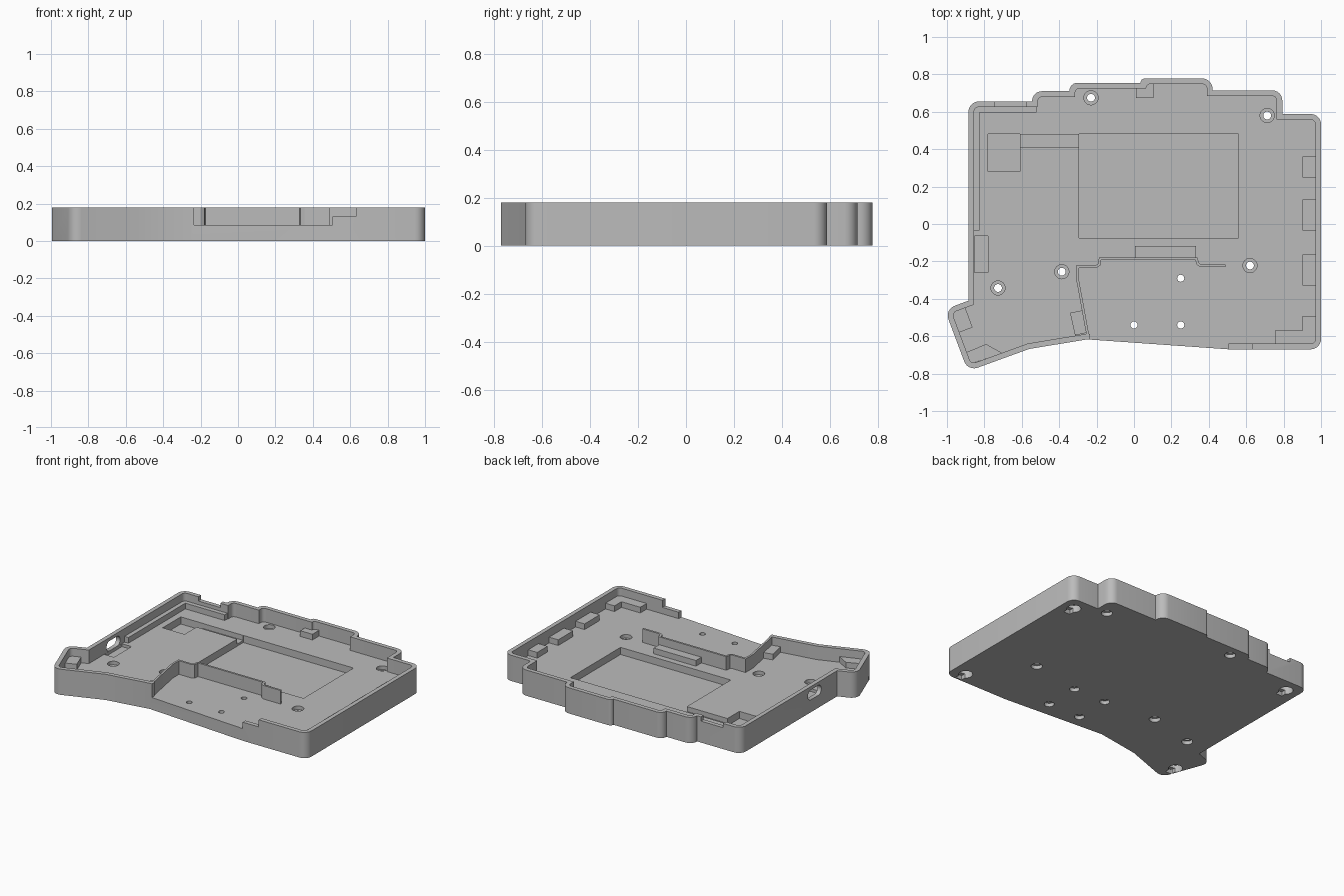
import bpy, bmesh, math
from mathutils import Vector

if "Cube" in bpy.data.objects:
    bpy.data.objects.remove(bpy.data.objects["Cube"])

grey = bpy.data.materials.new("plain grey")
grey.use_nodes = True
grey.diffuse_color = (0.5, 0.5, 0.5, 1)
grey.node_tree.nodes["Principled BSDF"].inputs["Base Color"].default_value = (0.5, 0.5, 0.5, 1)

HEIGHT, FLOOR, REST, WALL = 0.18, 0.085, 0.125, 0.03


def turn(a, b, c):
    return (b - a).normalized().cross((c - b).normalized())


def rounded(points, radius, steps=6):
    """Fillet the convex corners of a counter-clockwise polygon."""
    pts = [Vector(p) for p in points]
    out = []
    for i, b in enumerate(pts):
        a, c = pts[i - 1], pts[(i + 1) % len(pts)]
        u, v = (a - b), (c - b)
        s = (b - a).cross(c - b)
        half = (math.pi - u.angle(v)) / 2
        if s <= 0 or half < 0.05:
            out.append(b)
            continue
        t = min(radius * math.tan(half), 0.95 * u.length, 0.95 * v.length)
        p, q, w = b + u.normalized() * t, b + v.normalized() * t, math.cos(half)
        for k in range(steps + 1):
            f = k / steps
            e, m, n = (1 - f) ** 2, 2 * f * (1 - f) * w, f * f
            out.append((p * e + b * m + q * n) / (e + m + n))
    return out


def offset(points, d, closed=True):
    """Shift a path to its left by d with mitred corners."""
    pts = [Vector(p) for p in points]
    out = []
    for i, b in enumerate(pts):
        a, c = pts[i - 1], pts[(i + 1) % len(pts)]
        if not closed and i == 0:
            a = b - (c - b)
        if not closed and i == len(pts) - 1:
            c = b + (b - a)
        u, v = (b - a).normalized(), (c - b).normalized()
        n, m = Vector((-u.y, u.x)), Vector((-v.y, v.x))
        out.append(b + (n + m) * (d / (1 + n.dot(m))))
    return out


def prism(name, points, z0, z1):
    """Extrude a flat polygon from z0 to z1."""
    bm = bmesh.new()
    face = bm.faces.new([bm.verts.new((p[0], p[1], z0)) for p in points])
    top = bmesh.ops.extrude_face_region(bm, geom=[face])["geom"]
    bmesh.ops.translate(bm, vec=(0, 0, z1 - z0),
                        verts=[g for g in top if isinstance(g, bmesh.types.BMVert)])
    bmesh.ops.recalc_face_normals(bm, faces=bm.faces)
    mesh = bpy.data.meshes.new(name)
    bm.to_mesh(mesh)
    bm.free()
    mesh.materials.append(grey)
    obj = bpy.data.objects.new(name, mesh)
    bpy.context.collection.objects.link(obj)
    return obj


def rect(x0, x1, y0, y1):
    return [(x0, y0), (x1, y0), (x1, y1), (x0, y1)]


def disc(x, y, r, n=24):
    return [(x + r * math.cos(math.tau * k / n), y + r * math.sin(math.tau * k / n)) for k in range(n)]


def smooth(obj):
    bpy.ops.object.select_all(action="DESELECT")
    obj.select_set(True)
    bpy.context.view_layer.objects.active = obj
    bpy.ops.object.shade_smooth_by_angle(angle=math.radians(30))


# Case body as one solid slab
outline = [(-0.25, -0.617), (0.505, -0.67), (1, -0.67), (1, 0.588), (0.793, 0.588), (0.793, 0.715),
           (0.42, 0.715), (0.42, 0.778), (0.035, 0.778), (0.035, 0.755), (-0.345, 0.755),
           (-0.345, 0.71), (-0.545, 0.71), (-0.545, 0.655), (-0.885, 0.655), (-0.885, -0.41),
           (-1.012, -0.457), (-0.888, -0.787), (-0.56, -0.668)]
body = prism("case_body", rounded(outline, 0.055), 0, HEIGHT)


def cut(points, z0, z1, place=None):
    cutter = prism("cutter", points, z0, z1)
    cutter.hide_render = True
    if place:
        cutter.rotation_euler, cutter.location = place
    mod = body.modifiers.new("cut", "BOOLEAN")
    mod.operation, mod.solver, mod.object = "DIFFERENCE", "EXACT", cutter
    bpy.context.view_layer.objects.active = body
    bpy.ops.object.modifier_apply(modifier=mod.name)
    bpy.data.objects.remove(cutter)


# Main cavity, open front bay, lowered wall sections
cut(rounded(offset(outline, WALL), 0.025), FLOOR, 0.3)
cut([(-0.235, -0.7), (0.505, -0.75), (0.505, -0.6), (-0.235, -0.55)], FLOOR, 0.3)
cut(rect(0.48, 0.63, -0.75, -0.6), 0.13, 0.3)
cut(rect(-0.745, -0.575, 0.615, 0.7), 0.15, 0.3)

# Floor pockets
cut(rect(-0.295, 0.56, -0.075, 0.48), 0.035, 0.12)
cut(rect(-0.78, -0.61, 0.28, 0.48), 0.035, 0.12)
cut(rect(-0.63, -0.28, 0.412, 0.479), 0.05, 0.12)
cut(rect(-0.854, -0.78, -0.26, -0.065), 0.065, 0.12)

# Oval port through the left-hand wall
slot = [(0.035 * math.cos(a) , 0.035 * math.sin(a) + (0.04 if math.sin(a) > 0 else -0.04))
        for a in [math.tau * (k + 0.5) / 20 for k in range(20)]]
cut(slot, -0.06, 0.06, ((0, math.pi / 2, 0), (-0.88, -0.16, 0.122)))

# Screw holes with a counterbore on both faces
for x, y in [(-0.23, 0.675), (0.712, 0.58), (-0.727, -0.342), (-0.386, -0.255), (0.62, -0.222)]:
    cut(disc(x, y, 0.021), -0.1, 0.3)
    cut(disc(x, y, 0.038), 0.06, 0.1)
    cut(disc(x, y, 0.036), -0.1, 0.025)

# Small holes in the front bay, one of them blind
for x, y, depth in [(0, -0.54, 0.3), (0.25, -0.29, 0.3), (0.25, -0.54, 0.3), (0, -0.29, 0.06)]:
    cut(disc(x, y, 0.019), -0.1, depth)
    cut(disc(x, y, 0.032), -0.1, 0.025)

# Foot recesses underneath the corners
for x, y in [(0.91, 0.49), (0.9, -0.59), (-0.79, 0.56), (-0.89, -0.65)]:
    cut(disc(x, y, 0.045), -0.1, 0.05)
    cut(rect(x - 0.025, x + 0.025, y - 0.07, y + 0.02), -0.1, 0.03)
smooth(body)

# Thin partition between the cavity and the front bay
path = [(-0.237, -0.61), (-0.294, -0.3), (-0.294, -0.234), (-0.2, -0.234), (-0.18, -0.222),
        (-0.175, -0.192), (0.328, -0.192), (0.335, -0.217), (0.355, -0.23), (0.49, -0.23)]
strip = [Vector(p) for p in path] + offset(path, 0.014, closed=False)[::-1]
smooth(prism("bay_partition", strip, FLOOR - 0.01, HEIGHT))

# Ledge along the left and back walls
ledge = [(-0.86, -0.035), (-0.825, -0.035), (-0.825, 0.595), (-0.52, 0.595), (-0.52, 0.63), (-0.86, 0.63)]
prism("wall_ledge", ledge, FLOOR - 0.01, REST)

# Support blocks around the rim
blocks = {
    "right_block_back": rect(0.9, 0.975, 0.248, 0.362),
    "right_block_middle": rect(0.9, 0.975, -0.035, 0.13),
    "right_block_front": rect(0.9, 0.975, -0.33, -0.162),
    "corner_block": [(0.753, -0.645), (0.975, -0.645), (0.975, -0.493), (0.9, -0.493),
                     (0.9, -0.57), (0.753, -0.57)],
    "back_block": rect(0.01, 0.105, 0.675, 0.755),
    "partition_block": rect(0.005, 0.332, -0.18, -0.117),
    "thumb_block_right": [(-0.315, -0.595), (-0.245, -0.58), (-0.268, -0.46), (-0.342, -0.475)],
    "thumb_block_left": [(-0.935, -0.58), (-0.863, -0.553), (-0.906, -0.437), (-0.98, -0.46)],
    "thumb_block_front": [(-0.872, -0.748), (-0.705, -0.69), (-0.79, -0.642), (-0.895, -0.685)],
}
for name, points in blocks.items():
    prism(name, points, FLOOR - 0.01, REST)
